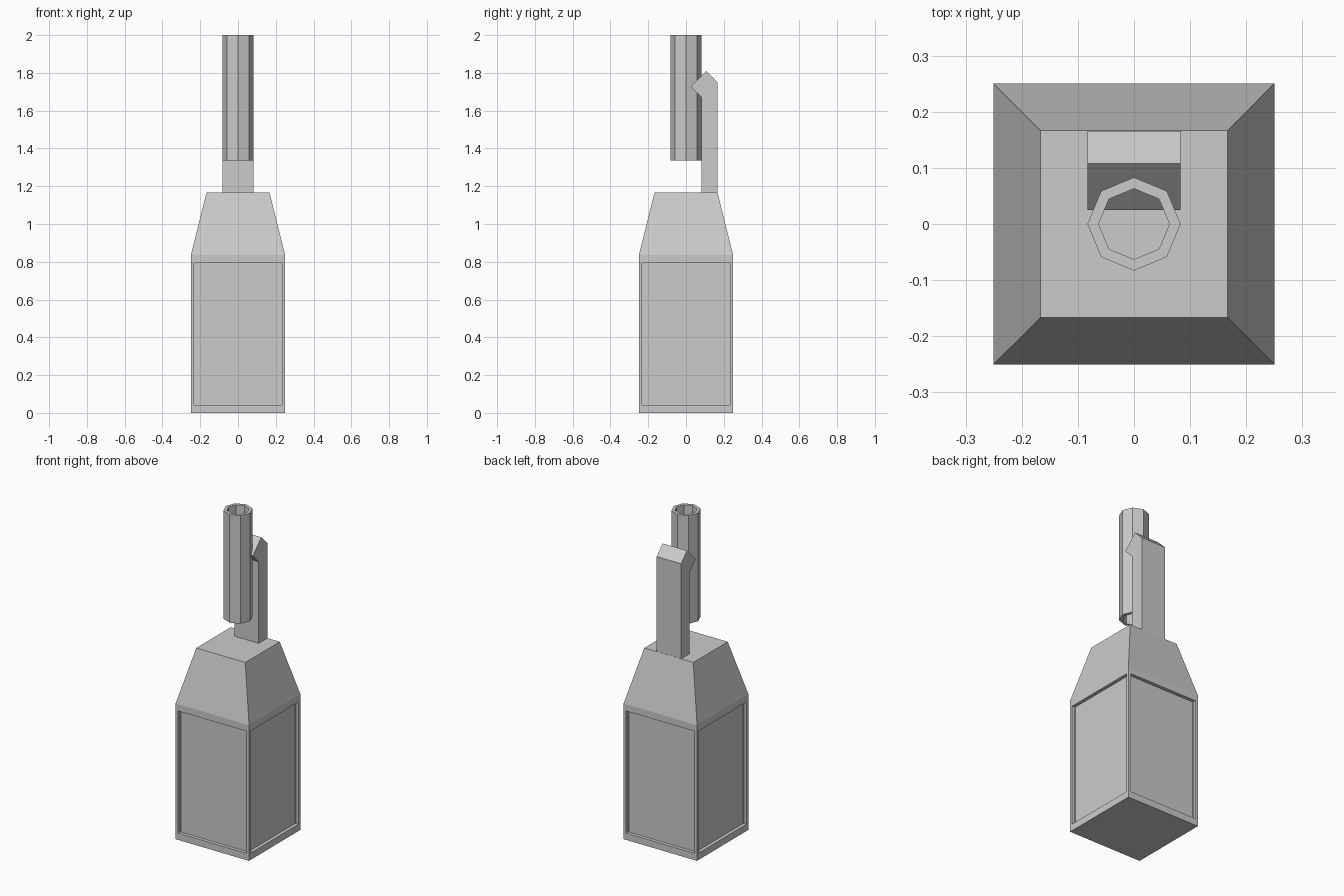
import bpy, bmesh
from math import cos, sin, pi

if "Cube" in bpy.data.objects:
    bpy.data.objects.remove(bpy.data.objects["Cube"])


def finish(bm, name):
    bmesh.ops.recalc_face_normals(bm, faces=bm.faces[:])
    mesh = bpy.data.meshes.new(name)
    bm.to_mesh(mesh)
    bm.free()
    obj = bpy.data.objects.new(name, mesh)
    bpy.context.collection.objects.link(obj)
    return obj


def bridge_rings(bm, rings, closed=False):
    """Join successive vertex rings with quads."""
    pairs = list(zip(rings, rings[1:]))
    if closed:
        pairs.append((rings[-1], rings[0]))
    faces = []
    for a, b in pairs:
        n = len(a)
        for i in range(n):
            j = (i + 1) % n
            faces.append(bm.faces.new((a[i], a[j], b[j], b[i])))
    return faces


def ring(bm, radius, z, sides, turn=0.0):
    return [bm.verts.new((radius * cos(turn + 2 * pi * i / sides),
                          radius * sin(turn + 2 * pi * i / sides), z))
            for i in range(sides)]


# Square body with tapered shoulder and a recessed panel on each side
SHOULDER = 0.835
bm = bmesh.new()
rings = [ring(bm, half * 2 ** 0.5, z, 4, pi / 4)
         for half, z in ((0.25, 0), (0.25, SHOULDER), (0.167, 1.167))]
sides = bridge_rings(bm, rings)[:4]
bm.faces.new(rings[0][::-1])
bm.faces.new(rings[-1])
bm.normal_update()
bmesh.ops.inset_individual(bm, faces=sides, thickness=0.025, depth=0)
for v in {v for f in sides for v in f.verts}:
    v.co.z = 0.042 if v.co.z < 0.4 else SHOULDER - 0.042
bm.normal_update()
bmesh.ops.inset_individual(bm, faces=sides, thickness=0, depth=-0.021)
finish(bm, "body")

# Hollow eight-sided tube, open at both ends
bm = bmesh.new()
bridge_rings(bm, [ring(bm, r, z, 8) for r, z in
                  ((0.083, 1.335), (0.083, 2.0), (0.063, 2.0), (0.063, 1.335))],
             closed=True)
finish(bm, "tube")

# Hooked post behind the tube, a side profile extruded along x
profile = [(0.083, 1.167), (0.166, 1.167), (0.166, 1.752),
           (0.108, 1.81), (0.025, 1.727), (0.083, 1.669)]
bm = bmesh.new()
ends = [[bm.verts.new((x, y, z)) for y, z in profile] for x in (-0.083, 0.083)]
bridge_rings(bm, ends)
for end in ends:
    bm.faces.new(end)
finish(bm, "hooked_post")
